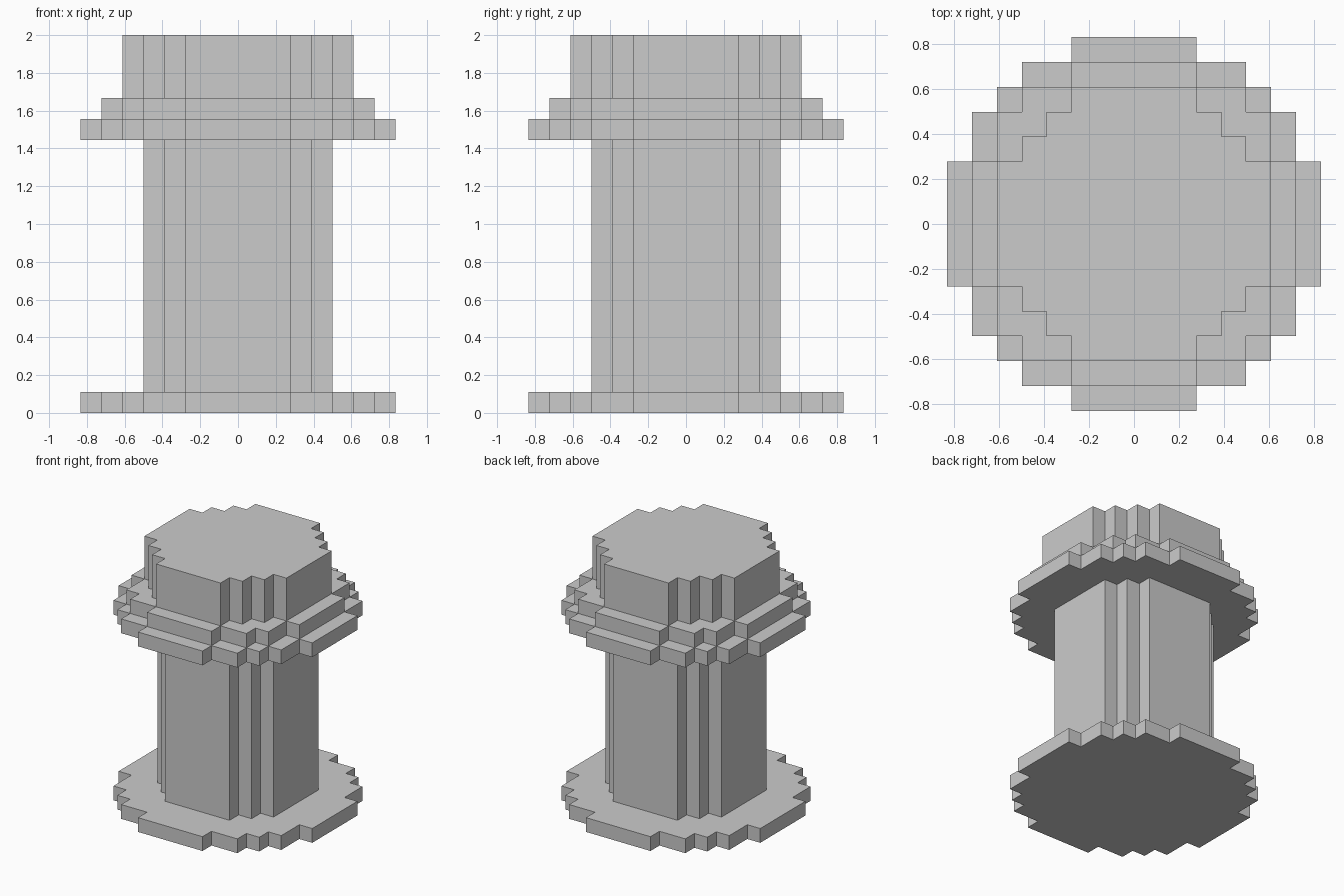
import bpy, bmesh

if "Cube" in bpy.data.objects:
    bpy.data.objects.remove(bpy.data.objects["Cube"])

U = 2 / 18  # one block of the stepped grid


def stepped_disc(name, corners, z0, z1):
    """Extrude a stair-stepped round outline; corners = one quadrant, in blocks."""
    quad = []
    for i, (x, y) in enumerate(corners):
        quad.append((x, y))
        if i + 1 < len(corners):
            quad.append((x, corners[i + 1][1]))
    outline = []
    for _ in range(4):
        outline += quad
        quad = [(y, -x) for x, y in quad]
    bm = bmesh.new()
    face = bm.faces.new([bm.verts.new((x * U, y * U, z0 * U)) for x, y in outline])
    ext = bmesh.ops.extrude_face_region(bm, geom=[face], use_keep_orig=True)
    top = [v for v in ext["geom"] if isinstance(v, bmesh.types.BMVert)]
    bmesh.ops.translate(bm, verts=top, vec=(0, 0, (z1 - z0) * U))
    bmesh.ops.recalc_face_normals(bm, faces=bm.faces)
    mesh = bpy.data.meshes.new(name)
    bm.to_mesh(mesh)
    bm.free()
    obj = bpy.data.objects.new(name, mesh)
    bpy.context.collection.objects.link(obj)
    return obj


WIDE = [(2.5, 7.5), (4.5, 6.5), (5.5, 5.5), (6.5, 4.5), (7.5, 2.5)]
MEDIUM = [(2.5, 6.5), (4.5, 5.5), (5.5, 4.5), (6.5, 2.5)]
HEAD = [(2.5, 5.5), (3.5, 4.5), (4.5, 3.5), (5.5, 2.5)]
SHAFT = [(2.5, 4.5), (3.5, 3.5), (4.5, 2.5)]

# Parts from the ground up
stepped_disc("base_plate", WIDE, 0, 1)
stepped_disc("shaft", SHAFT, 1, 13)
stepped_disc("lower_collar", WIDE, 13, 14)
stepped_disc("upper_collar", MEDIUM, 14, 15)
stepped_disc("head", HEAD, 15, 18)
